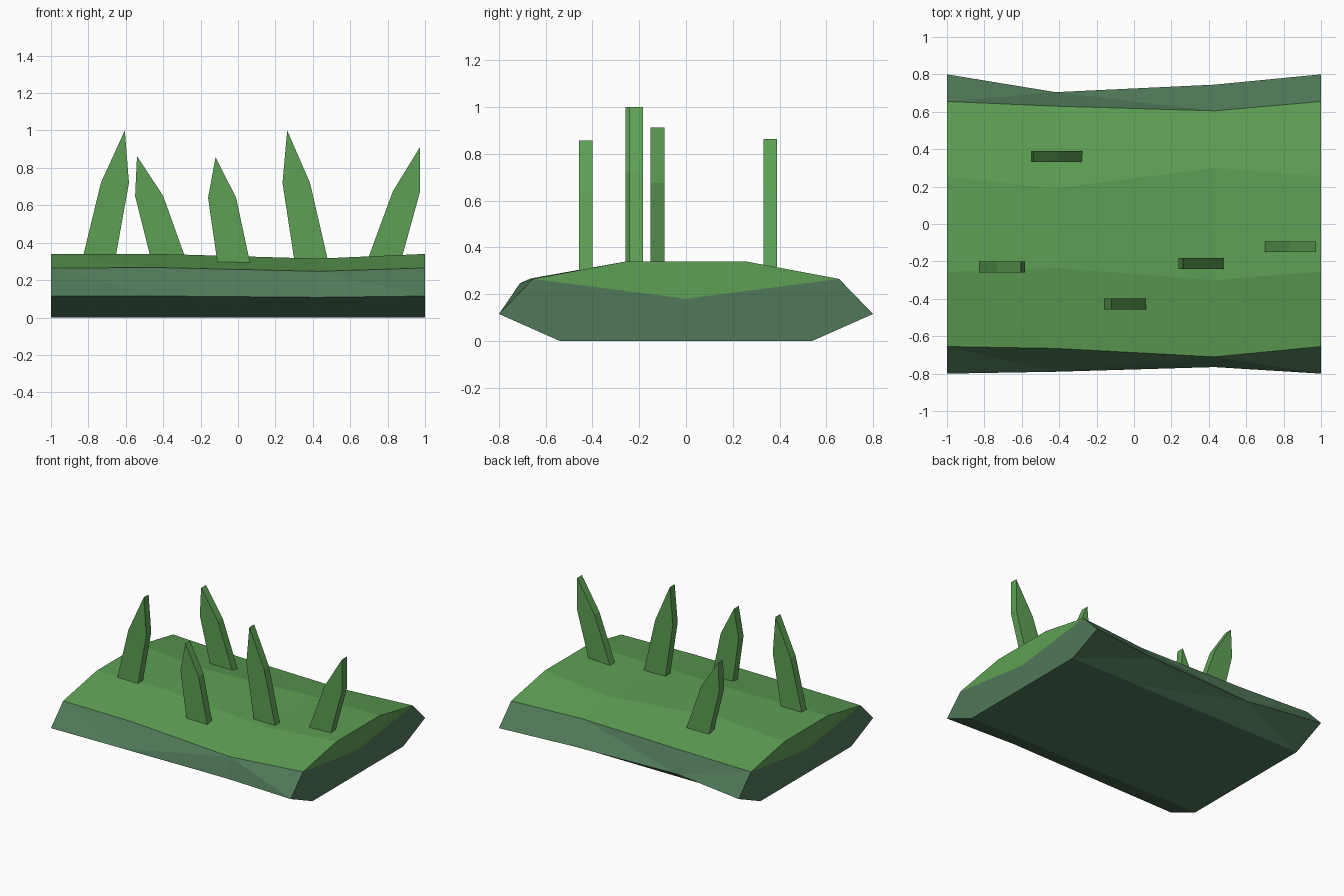
import bpy, bmesh

if "Cube" in bpy.data.objects:
    bpy.data.objects.remove(bpy.data.objects["Cube"])


def material(name, rgb):
    m = bpy.data.materials.new(name)
    m.diffuse_color = (*rgb, 1)
    m.use_nodes = True
    m.node_tree.nodes["Principled BSDF"].inputs["Base Color"].default_value = m.diffuse_color
    return m


GRASS = material("grass green", (0.112, 0.35, 0.09))
SOIL = material("mossy grey green", (0.08, 0.188, 0.098))


def finish(bm, name, mats):
    bmesh.ops.recalc_face_normals(bm, faces=bm.faces)
    mesh = bpy.data.meshes.new(name)
    bm.to_mesh(mesh)
    bm.free()
    for m in mats:
        mesh.materials.append(m)
    obj = bpy.data.objects.new(name, mesh)
    bpy.context.collection.objects.link(obj)
    return obj


# Ground slab: cross-sections (y, z) lofted along x
END = [(-.54, 0), (-.80, .115), (-.655, .265), (-.255, .34),
       (.255, .34), (.655, .265), (.80, .115), (.54, 0)]
LEFT = [(-.54, 0), (-.79, .115), (-.665, .267), (-.235, .34),
        (.19, .34), (.63, .258), (.705, .112), (.54, 0)]
RIGHT = [(-.54, 0), (-.765, .108), (-.71, .247), (-.30, .315),
         (.30, .315), (.605, .26), (.745, .112), (.54, 0)]
bm = bmesh.new()
rings = [[bm.verts.new((x, y, z)) for y, z in section]
         for x, section in ((-1, END), (-.42, LEFT), (.43, RIGHT), (1, END))]
for a, b in zip(rings, rings[1:]):
    for i in range(8):
        j = (i + 1) % 8
        f = bm.faces.new((a[i], a[j], b[j], b[i]))
        f.material_index = 0 if i in (2, 3, 4) else 1
# End caps: grass dips to a point in the middle, soil below
for x, r in ((-1, rings[0]), (1, rings[-1])):
    c = bm.verts.new((x, 0, .18))
    for i in range(8):
        f = bm.faces.new((r[i], r[(i + 1) % 8], c))
        f.material_index = 0 if i in (2, 3, 4) else 1
bmesh.ops.triangulate(bm, faces=[f for f in bm.faces if len(f.verts) > 3])
finish(bm, "ground", [GRASS, SOIL])

# Grass blades: flat pointed profiles (x, z) extruded along y
# base left, base right, shoulder right, tip, shoulder left
BLADES = [
    (-.23, [(-.83, .32), (-.655, .32), (-.583, .72), (-.605, 1.0), (-.733, .72)]),
    (.36, [(-.463, .30), (-.275, .30), (-.40, .65), (-.54, .863), (-.55, .65)]),
    (-.428, [(-.108, .28), (.067, .28), (-.01, .64), (-.12, .857), (-.16, .64)]),
    (-.212, [(.302, .30), (.482, .30), (.385, .72), (.263, 1.0), (.238, .72)]),
    (-.122, [(.697, .32), (.876, .32), (.974, .675), (.974, .913), (.828, .675)]),
]
for n, (y, profile) in enumerate(BLADES, 1):
    bm = bmesh.new()
    face = bm.faces.new([bm.verts.new((x, y - .029, z)) for x, z in profile])
    ext = bmesh.ops.extrude_face_region(bm, geom=[face], use_keep_orig=True)
    moved = [v for v in ext["geom"] if isinstance(v, bmesh.types.BMVert)]
    bmesh.ops.translate(bm, verts=moved, vec=(0, .058, 0))
    finish(bm, f"grass_blade_{n}", [GRASS])
